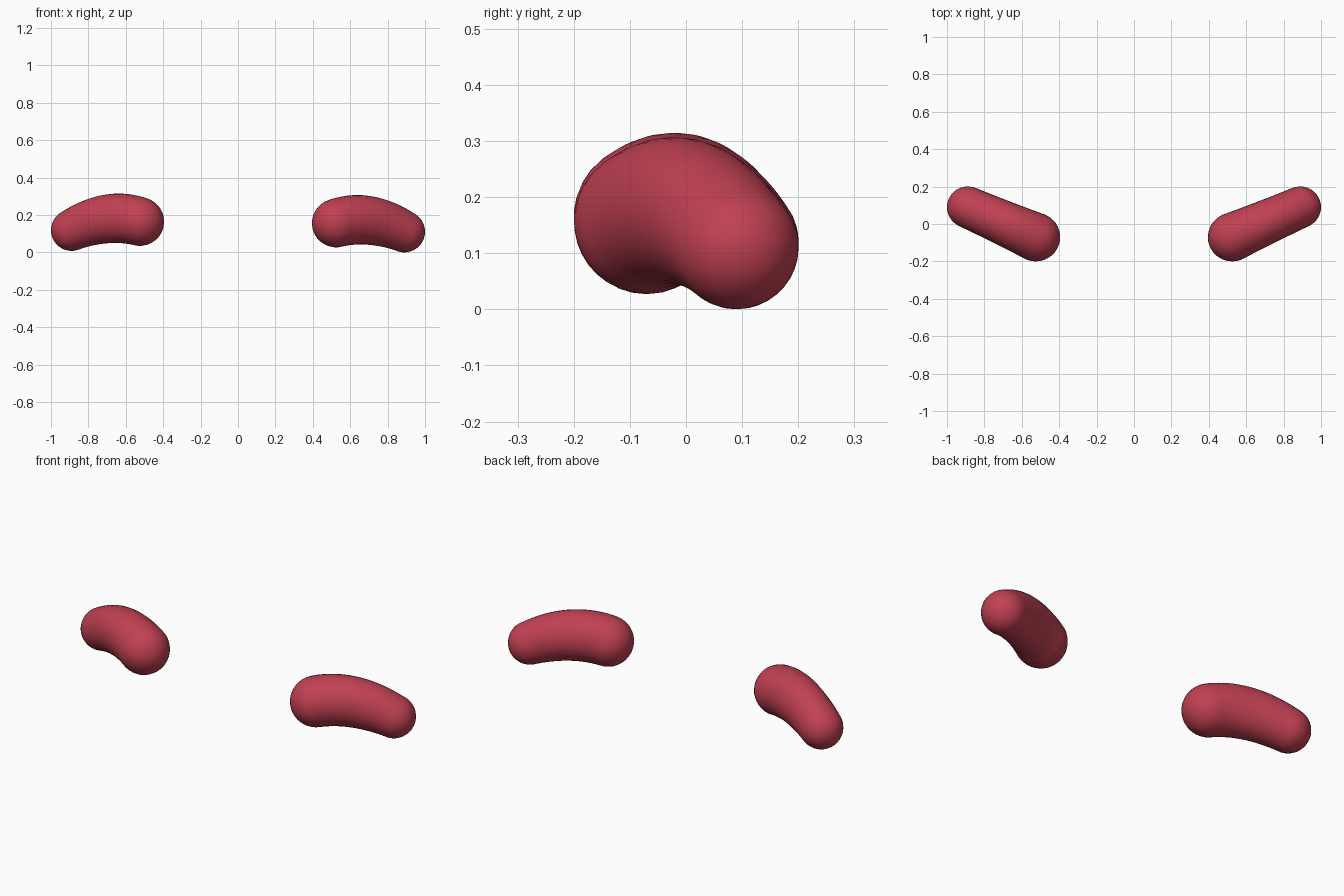
import bpy, bmesh, math
from mathutils import Vector

if "Cube" in bpy.data.objects:
    bpy.data.objects.remove(bpy.data.objects["Cube"])

red = bpy.data.materials.new("soft_red")
red.diffuse_color = (0.53, 0.052, 0.085, 1)
red.use_nodes = True
red.node_tree.nodes["Principled BSDF"].inputs["Base Color"].default_value = red.diffuse_color

SEG, BODY, CAP = 32, 20, 9
# inner end, middle, outer end: centre, sideways radius, upright radius
PATH = [Vector((0.525, -0.07, 0.157)), Vector((0.70, 0.007, 0.171)), Vector((0.889, 0.09, 0.111))]
SIDE = [0.13, 0.119, 0.111]
TALL = [0.13, 0.13, 0.111]


def blend(v, t):
    """Quadratic through three values at t = 0, 0.5, 1."""
    return v[0] * (2 * (t - 0.5) * (t - 1)) + v[1] * (4 * t * (1 - t)) + v[2] * (2 * t * (t - 0.5))


def tangent(t):
    return (blend(PATH, t + 0.01) - blend(PATH, t - 0.01)).normalized()


def make_brow(name, mirror, lift):
    bm = bmesh.new()
    # stations: (path position, cap angle); caps are half ellipsoids
    stations = [(0, -math.pi / 2 * (1 - i / CAP)) for i in range(1, CAP)]
    stations += [(i / BODY, 0) for i in range(BODY + 1)]
    stations += [(1, math.pi / 2 * i / CAP) for i in range(1, CAP)]

    def place(p):
        return bm.verts.new((p.x * mirror, p.y, p.z + lift))

    rings = []
    for t, a in stations:
        d = tangent(t)
        side = d.cross(Vector((0, 0, 1))).normalized()
        up = side.cross(d)
        rs, rt = blend(SIDE, t), blend(TALL, t)
        c = blend(PATH, t) + d * rs * math.sin(a)
        k = math.cos(a)
        rings.append([place(c + side * rs * k * math.cos(w) + up * rt * k * math.sin(w))
                      for w in (2 * math.pi * j / SEG for j in range(SEG))])
    for r0, r1 in zip(rings, rings[1:]):
        for j in range(SEG):
            n = (j + 1) % SEG
            bm.faces.new((r0[j], r0[n], r1[n], r1[j]))
    # close both tips
    for ring, t, s in ((rings[0], 0, -1), (rings[-1], 1, 1)):
        tip = place(blend(PATH, t) + tangent(t) * s * blend(SIDE, t))
        for j in range(SEG):
            bm.faces.new((ring[j], ring[(j + 1) % SEG], tip))
    bmesh.ops.recalc_face_normals(bm, faces=bm.faces)
    for f in bm.faces:
        f.smooth = True
    me = bpy.data.meshes.new(name)
    bm.to_mesh(me)
    bm.free()
    me.materials.append(red)
    bpy.context.collection.objects.link(bpy.data.objects.new(name, me))


# pair of bean-shaped brows, the left one sitting slightly higher
make_brow("right_brow", 1, 0.0)
make_brow("left_brow", -1, 0.008)
